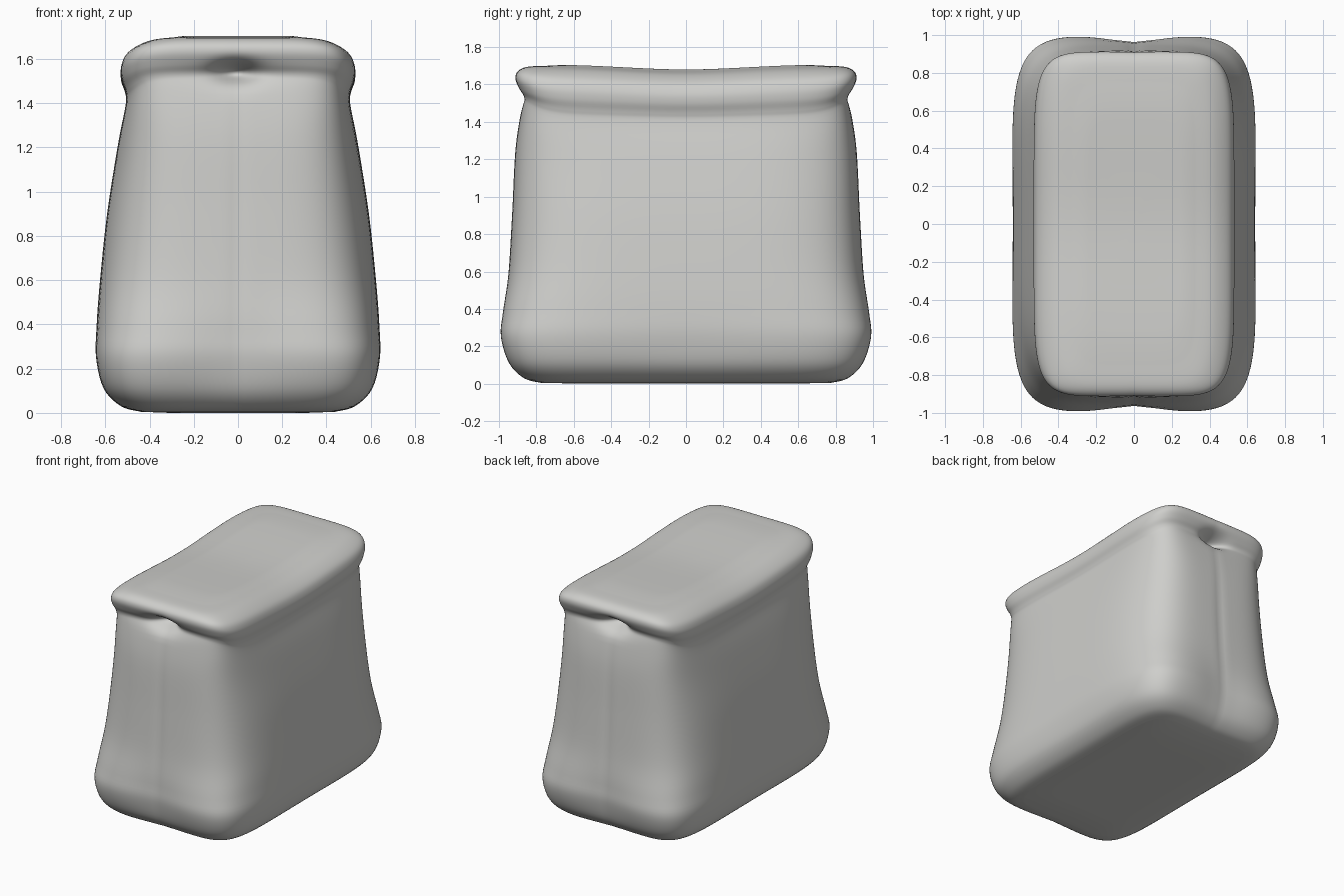
import bpy, bmesh, math

if "Cube" in bpy.data.objects:
    bpy.data.objects.remove(bpy.data.objects["Cube"])

SIDE = 40      # points along each side of a ring
STEPS = 5      # rings between two profile keys

# Profile keys: half width x, half depth y, height on x sides, height on y ends, squareness
KEYS = [
    (0.44, 0.78, 0.005, 0.005, 7.0),
    (0.53, 0.87, 0.03, 0.03, 6.5),
    (0.61, 0.95, 0.11, 0.11, 6.0),
    (0.645, 0.995, 0.25, 0.25, 5.6),
    (0.64, 0.985, 0.40, 0.38, 5.0),
    (0.622, 0.95, 0.62, 0.60, 4.4),
    (0.592, 0.93, 0.90, 0.90, 4.2),
    (0.545, 0.912, 1.20, 1.25, 4.6),
    (0.508, 0.88, 1.40, 1.47, 6.0),
    (0.510, 0.872, 1.46, 1.53, 6.5),
    (0.528, 0.893, 1.52, 1.575, 6.5),
    (0.528, 0.912, 1.58, 1.63, 6.5),
    (0.500, 0.90, 1.635, 1.67, 6.5),
    (0.42, 0.85, 1.682, 1.695, 6.5),
    (0.32, 0.74, 1.70, 1.702, 6.5),
]


def spline(p0, p1, p2, p3, t):
    """Smooth value between p1 and p2."""
    return 0.5 * (2 * p1 + (p2 - p0) * t + (2 * p0 - 5 * p1 + 4 * p2 - p3) * t * t
                  + (3 * p1 - p0 - 3 * p2 + p3) * t ** 3)


def bump(v, centre, width):
    return math.exp(-((v - centre) / width) ** 2)


def square_points():
    """Points round the edge of a unit square."""
    pts = []
    for k in range(4):
        c, s = round(math.cos(k * math.pi / 2)), round(math.sin(k * math.pi / 2))
        for i in range(SIDE):
            v = -1 + 2 * i / SIDE
            pts.append((c - s * v, s + c * v))
    return pts


def shape(qx, qy, key):
    """Place one ring point and add the soft cloth dents."""
    a, b, zx, zy, n = key
    r = (abs(qx) ** n + abs(qy) ** n) ** (-1 / n)
    x, y = a * qx * r, b * qy * r
    w = 1 / (1 + math.exp(-8 * (abs(qy) - abs(qx))))
    z = zx + (zy - zx) * w
    end = max(0, abs(qy) * r) ** 12
    # pinched seam, lower hollow and deep tuck under the rolled top
    dent = 0.03 * bump(x, 0, 0.2) * bump(z, 0.25, 0.22)
    dent += 0.008 * bump(x, 0, 0.03) * bump(z, 0.8, 0.7)
    dent += 0.10 * bump(x, -0.01, 0.09) * bump(z, 1.54, 0.045)
    dent += 0.02 * bump(x, 0, 0.25) * bump(z, 1.53, 0.05)
    y -= math.copysign(dent * end, y)
    # long sides sink a little in the upper middle
    side = max(0, abs(qx) * r) ** 12
    x -= math.copysign(0.008 * side * bump(y, 0, 0.4) * bump(z, 0.2, 0.15), x)
    # the top sags across the middle
    z -= 0.028 * bump(y, 0, 0.45) * min(1, max(0, (z - 1.3) / 0.3))
    return x, y, z


def build_bag():
    bm = bmesh.new()
    square = square_points()
    keys = []
    for i in range(len(KEYS) - 1):
        four = [KEYS[min(max(i + d, 0), len(KEYS) - 1)] for d in (-1, 0, 1, 2)]
        for s in range(STEPS):
            keys.append([spline(*vals, s / STEPS) for vals in zip(*four)])
    keys.append(KEYS[-1])
    # inner rings that close the top and the bottom
    ax, ay, az, _, an = KEYS[0]
    bx, by, bz, _, bn = KEYS[-1]
    low = [(ax * f, ay * f, 0.0, 0.0, an) for f in (0.1, 0.4, 0.7)]
    high = [(bx * f, by * f, bz + 0.008, bz + 0.008, bn)
            for f in (0.88, 0.75, 0.6, 0.45, 0.3, 0.15, 0.04)]
    rings = [[bm.verts.new(shape(qx, qy, k)) for qx, qy in square]
             for k in low + keys + high]
    count = len(square)
    for r0, r1 in zip(rings, rings[1:]):
        for i in range(count):
            j = (i + 1) % count
            bm.faces.new((r0[i], r0[j], r1[j], r1[i]))
    bm.faces.new(rings[0][::-1])
    bm.faces.new(rings[-1])
    for f in bm.faces:
        f.smooth = True
    mesh = bpy.data.meshes.new("soft_bag")
    bm.to_mesh(mesh)
    bm.free()
    obj = bpy.data.objects.new("soft_bag", mesh)
    bpy.context.collection.objects.link(obj)
    return obj


bag = build_bag()
cloth = bpy.data.materials.new("pale grey cloth")
cloth.diffuse_color = (0.62, 0.62, 0.60, 1)
cloth.use_nodes = True
cloth.node_tree.nodes["Principled BSDF"].inputs["Base Color"].default_value = cloth.diffuse_color
bag.data.materials.append(cloth)
